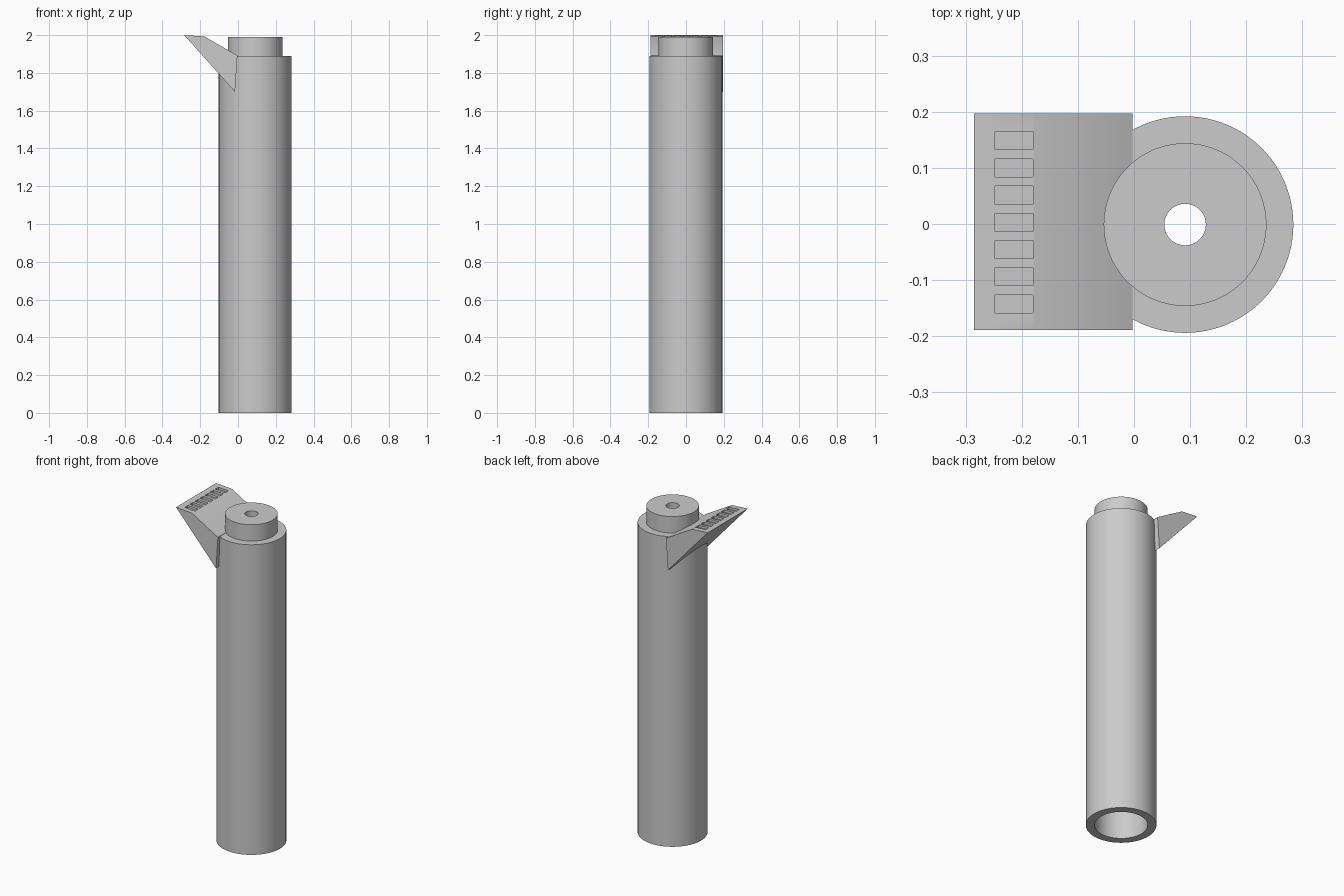
import bpy, bmesh, math
from mathutils import Vector

if "Cube" in bpy.data.objects:
    bpy.data.objects.remove(bpy.data.objects["Cube"])

GREY = (0.6, 0.6, 0.6, 1)
grey = bpy.data.materials.new("plain grey")
grey.use_nodes = True
grey.diffuse_color = GREY
grey.node_tree.nodes["Principled BSDF"].inputs["Base Color"].default_value = GREY

AXIS = Vector((0.091, -0.001, 0))   # centre line of the tube


def finish(bm, name):
    bmesh.ops.remove_doubles(bm, verts=bm.verts, dist=1e-5)
    bmesh.ops.recalc_face_normals(bm, faces=bm.faces)
    mesh = bpy.data.meshes.new(name)
    bm.to_mesh(mesh)
    bm.free()
    mesh.materials.append(grey)
    obj = bpy.data.objects.new(name, mesh)
    bpy.context.collection.objects.link(obj)
    return obj


def lathe(name, profile, steps=96):
    """Revolve a closed (radius, height) outline about the tube axis."""
    bm = bmesh.new()
    verts = [bm.verts.new(AXIS + Vector((r, 0, z))) for r, z in profile]
    edges = [bm.edges.new((a, b)) for a, b in zip(verts, verts[1:] + verts[:1])]
    bmesh.ops.spin(bm, geom=verts + edges, cent=AXIS, axis=(0, 0, 1),
                   angle=math.tau, steps=steps)
    return finish(bm, name)


def prism(bm, outline, y0, y1):
    """Extrude an (x, z) outline between two y values."""
    face = bm.faces.new([bm.verts.new((x, y0, z)) for x, z in outline])
    side = bmesh.ops.extrude_face_region(bm, geom=[face], use_keep_orig=True)
    moved = [g for g in side["geom"] if isinstance(g, bmesh.types.BMVert)]
    bmesh.ops.translate(bm, verts=moved, vec=(0, y1 - y0, 0))


def cut(obj, cutter):
    cutter.hide_render = True
    mod = obj.modifiers.new("cut", "BOOLEAN")
    mod.operation, mod.solver, mod.object = "DIFFERENCE", "EXACT", cutter
    bpy.context.view_layer.objects.active = obj
    bpy.ops.object.modifier_apply(modifier=mod.name)
    bpy.data.objects.remove(cutter)


# Hollow tube with a stepped neck and a small hole through the cap
R, BORE, HOLE = 0.193, 0.145, 0.037
tube = lathe("tube_body", [(BORE, 0), (R, 0), (R, 1.89), (BORE, 1.89),
                           (BORE, 1.99), (HOLE, 1.99), (HOLE, 1.79), (BORE, 1.79)])

# Wedge-shaped spout on the side
bm = bmesh.new()
prism(bm, [(-0.285, 2.0), (-0.178, 1.993), (-0.003, 1.892), (-0.016, 1.70)],
      -0.189, 0.197)
spout = finish(bm, "spout")

# Keep the spout out of the bore
bm = bmesh.new()
bmesh.ops.create_cone(bm, cap_ends=True, segments=96, radius1=0.17,
                      radius2=0.17, depth=0.4)
bmesh.ops.translate(bm, verts=bm.verts, vec=AXIS + Vector((0, 0, 1.68)))
cut(spout, finish(bm, "bore_cutter"))

# Row of seven shallow slots near the lip
bm = bmesh.new()
for i in range(-3, 4):
    y = 0.003 + i * 0.0485
    prism(bm, [(-0.248, 1.984), (-0.18, 1.979), (-0.18, 2.02), (-0.248, 2.02)],
          y - 0.016, y + 0.016)
cut(spout, finish(bm, "slot_cutter"))

# Smooth the round walls, keep the rims sharp
for obj in (tube, spout):
    bpy.ops.object.select_all(action="DESELECT")
    obj.select_set(True)
    bpy.context.view_layer.objects.active = obj
    bpy.ops.object.shade_smooth_by_angle(angle=math.radians(30))
